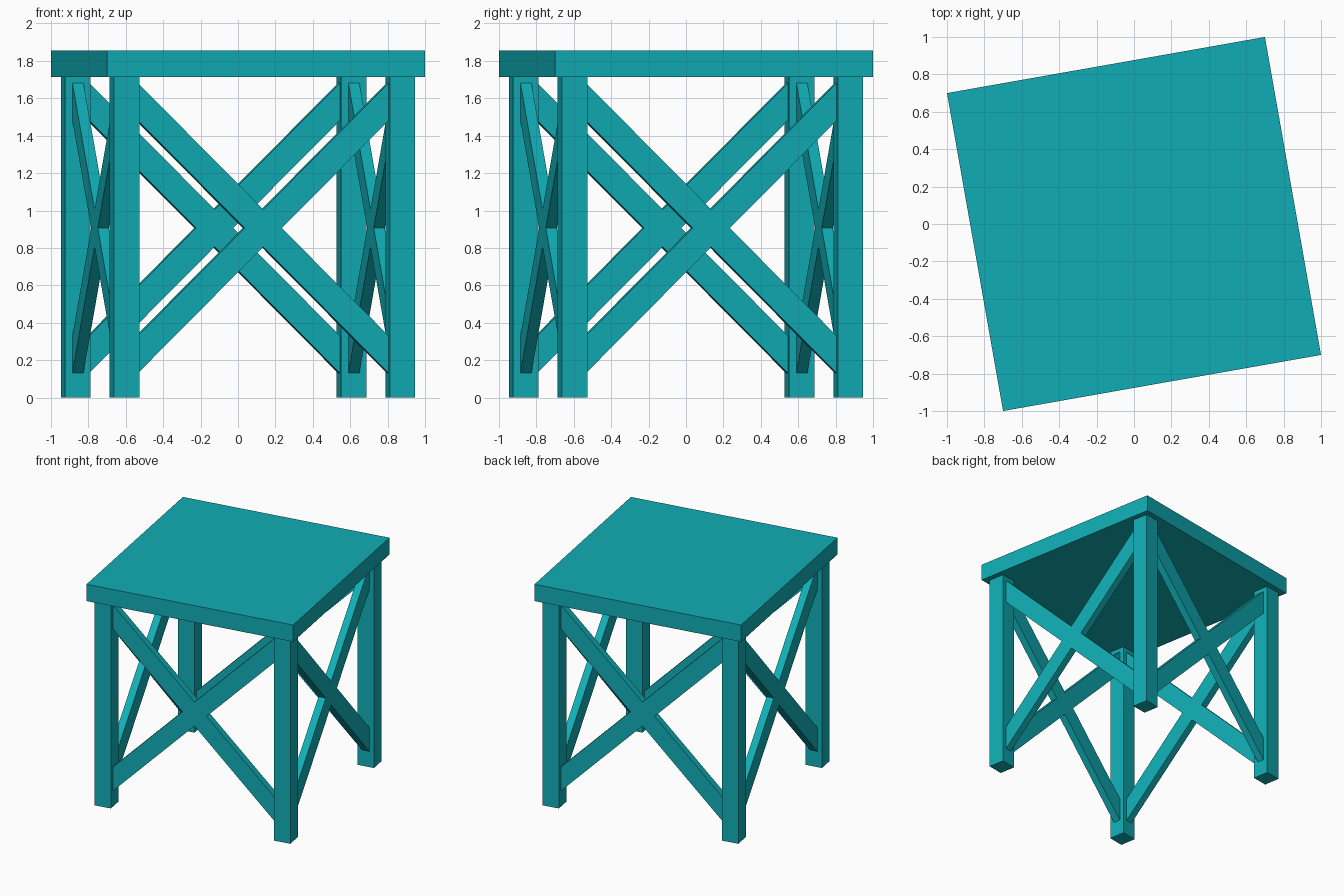
import bpy, bmesh
from math import radians
from mathutils import Matrix

if "Cube" in bpy.data.objects:
    bpy.data.objects.remove(bpy.data.objects["Cube"])

TURN = Matrix.Rotation(radians(10), 4, 'Z')   # whole table is turned 10 degrees
TOP_HALF, TOP_Z0, TOP_Z1 = 0.863, 1.715, 1.855
LEG, LEG_POS = 0.138, 0.749
BRACE_T = 0.06

teal = bpy.data.materials.new("teal")
teal.diffuse_color = (0.005, 0.42, 0.46, 1)
teal.use_nodes = True
teal.node_tree.nodes["Principled BSDF"].inputs["Base Color"].default_value = teal.diffuse_color


def add_object(name, bm, matrix):
    bmesh.ops.recalc_face_normals(bm, faces=bm.faces)
    mesh = bpy.data.meshes.new(name)
    bm.to_mesh(mesh)
    bm.free()
    mesh.materials.append(teal)
    ob = bpy.data.objects.new(name, mesh)
    ob.matrix_world = matrix
    bpy.context.collection.objects.link(ob)


def box(name, x, y, size_xy, z0, z1, matrix):
    bm = bmesh.new()
    place = (Matrix.Translation((x, y, (z0 + z1) / 2))
             @ Matrix.Diagonal((size_xy, size_xy, z1 - z0, 1)))
    bmesh.ops.create_cube(bm, size=1, matrix=place)
    add_object(name, bm, matrix)


def cross_brace(name, matrix):
    # X outline with upright ends against the legs
    e, h, w, cz = LEG_POS - LEG / 2, 0.675, 0.1, 0.906
    n = w * e / h
    quarter = [(e, h - w), (e, h + w), (0, w)]
    outline = quarter + [(-e, h + w), (-e, h - w), (-n, 0)]
    outline += [(-e, -h + w), (-e, -h - w), (0, -w), (e, -h - w), (e, -h + w), (n, 0)]
    y = -LEG_POS - BRACE_T / 2
    bm = bmesh.new()
    face = bm.faces.new([bm.verts.new((px, y, cz + pz)) for px, pz in outline])
    ext = bmesh.ops.extrude_face_region(bm, geom=[face])
    moved = [v for v in ext["geom"] if isinstance(v, bmesh.types.BMVert)]
    bmesh.ops.translate(bm, verts=moved, vec=(0, BRACE_T, 0))
    add_object(name, bm, matrix)


# Table top
box("table_top", 0, 0, TOP_HALF * 2, TOP_Z0, TOP_Z1, TURN)

# One leg and one cross brace per side
sides = ["front", "right", "back", "left"]
legs = ["front_left_leg", "front_right_leg", "back_right_leg", "back_left_leg"]
for i in range(4):
    m = TURN @ Matrix.Rotation(radians(90 * i), 4, 'Z')
    box(legs[i], -LEG_POS, -LEG_POS, LEG, 0, TOP_Z0, m)
    cross_brace(sides[i] + "_cross_brace", m)
